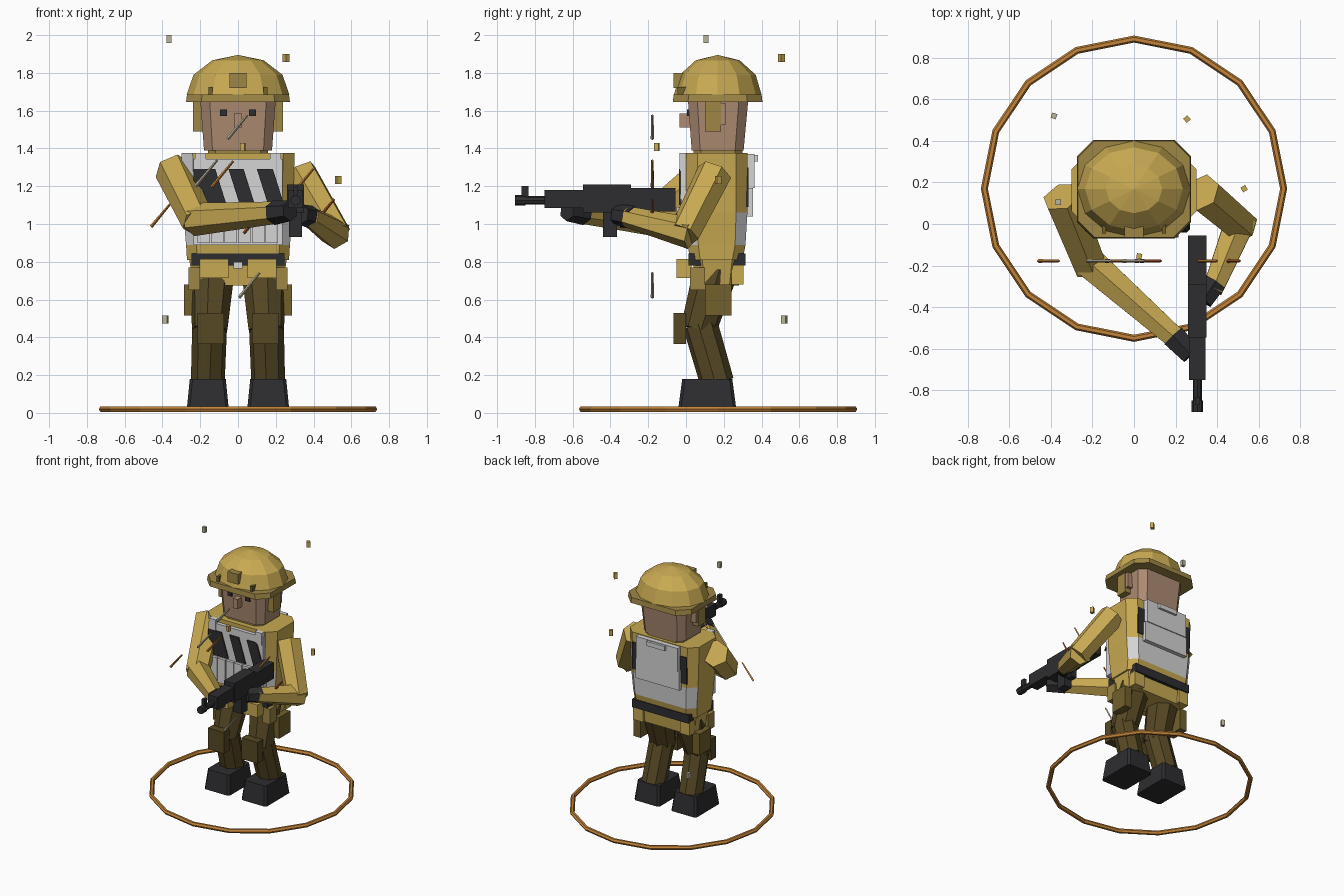
import bpy, bmesh, math
from mathutils import Vector, Matrix

start = bpy.data.objects.get("Cube")
if start:
    bpy.data.objects.remove(start, do_unlink=True)


def material(name, r, g, b):
    m = bpy.data.materials.new(name)
    m.use_nodes = True
    m.diffuse_color = (r, g, b, 1)
    m.node_tree.nodes["Principled BSDF"].inputs["Base Color"].default_value = (r, g, b, 1)
    return m


KHAKI = material("khaki cloth", .58, .40, .085)
TAN = material("dark khaki trim", .34, .24, .06)
OLIVE = material("olive pouch", .17, .115, .025)
BROWN = material("brown trousers", .095, .066, .018)
SKIN = material("skin", .42, .26, .17)
BLACK = material("black gear", .027, .027, .03)
WHITE = material("white vest", .66, .66, .66)
ORANGE = material("orange ring", .55, .23, .04)
RED = material("red spark", .38, .09, .02)
CREAM = material("cream fleck", .50, .46, .32)


def finish(name, bm, *mats):
    bmesh.ops.recalc_face_normals(bm, faces=bm.faces[:])
    me = bpy.data.meshes.new(name)
    bm.to_mesh(me)
    bm.free()
    for m in mats:
        me.materials.append(m)
    ob = bpy.data.objects.new(name, me)
    bpy.context.scene.collection.objects.link(ob)
    return ob


def box(name, x, y, z, mat, turn=0):
    """Box from (min, max) pairs, optionally turned about z."""
    bm = bmesh.new()
    size = [b - a for a, b in (x, y, z)]
    mid = Vector([(a + b) / 2 for a, b in (x, y, z)])
    bmesh.ops.create_cube(bm, size=1, matrix=Matrix.Translation(mid)
                          @ Matrix.Rotation(turn, 4, 'Z') @ Matrix.Diagonal((*size, 1)))
    return finish(name, bm, mat)


def pair(name, x, y, z, mat):
    box("left_" + name, x, y, z, mat)
    box("right_" + name, (-x[1], -x[0]), y, z, mat)


def loft(name, levels, mats, cx=0, rule=None):
    """Stack of chamfered rectangles: z, half width, y min, y max, chamfer."""
    bm = bmesh.new()
    rings = []
    for z, w, a, b, c in levels:
        pts = [(-w + c, a), (w - c, a), (w, a + c), (w, b - c),
               (w - c, b), (-w + c, b), (-w, b - c), (-w, a + c)]
        rings.append([bm.verts.new((cx + px, py, z)) for px, py in pts])
    for lo, hi in zip(rings, rings[1:]):
        for i in range(8):
            j = (i + 1) % 8
            bm.faces.new((lo[i], lo[j], hi[j], hi[i]))
    bm.faces.new(rings[0])
    bm.faces.new(rings[-1])
    bmesh.ops.recalc_face_normals(bm, faces=bm.faces[:])
    if rule:
        for f in bm.faces:
            f.material_index = rule(f.calc_center_median(), f.normal)
    return finish(name, bm, *mats)


def limb(name, a, b, r1, r2, mat, sides=6, grow=0):
    a, b = Vector(a), Vector(b)
    d = (b - a).normalized()
    a, b = a - d * grow, b + d * grow
    bm = bmesh.new()
    bmesh.ops.create_cone(bm, cap_ends=True, segments=sides, radius1=r1, radius2=r2,
                          depth=(b - a).length,
                          matrix=Matrix.Translation((a + b) / 2)
                          @ d.to_track_quat('Z', 'Y').to_matrix().to_4x4())
    return finish(name, bm, mat)


def slab(name, outline, y0, y1, mat):
    """Outline in x and z, extruded along y."""
    bm = bmesh.new()
    f = bm.faces.new([bm.verts.new((x, y0, z)) for x, z in outline])
    ext = bmesh.ops.extrude_face_region(bm, geom=[f])["geom"]
    bmesh.ops.translate(bm, vec=(0, y1 - y0, 0),
                        verts=[v for v in ext if isinstance(v, bmesh.types.BMVert)])
    return finish(name, bm, mat)


# Ground ring
bpy.ops.mesh.primitive_torus_add(major_segments=16, minor_segments=6, major_radius=.72,
                                 minor_radius=.017, location=(0, .17, .02))
ring = bpy.context.object
ring.name = "ground_ring"
ring.data.materials.append(ORANGE)

# Boots, legs, knee pads and thigh pouches
for s, side in ((1, "left"), (-1, "right")):
    loft(side + "_boot", [(.03, .11, -.04, .265, .015), (.18, .095, -.02, .245, .015)],
         [BLACK], cx=s * .16)
    limb(side + "_thigh", (s * .135, .16, .76), (s * .15, .065, .44), .12, .095, BROWN, 8)
    limb(side + "_shin", (s * .15, .075, .47), (s * .16, .165, .16), .093, .09, BROWN, 8)
pair("knee_pad", (.075, .215), (-.065, .0), (.365, .53), BROWN)
pair("thigh_pouch", (.225, .285), (.1, .24), (.515, .68), OLIVE)

# Hips, belt and pouches
loft("hips", [(.675, .235, .05, .28, .05), (.82, .26, .035, .295, .05)], [KHAKI])
box("belt", (-.245, .245), (.012, .315), (.78, .845), BLACK)
pair("belt_pouch", (.05, .205), (-.05, .03), (.715, .815), KHAKI)
pair("back_pouch", (.16, .245), (.24, .305), (.68, .785), KHAKI)
pair("hip_flap", (.2, .262), (.02, .1), (.65, .77), TAN)
box("belt_buckle", (-.025, .025), (-.02, .012), (.765, .8), WHITE)


# Torso with white lower band and one white front corner
def vest_rule(c, n):
    corner = abs(n.x) > .3 and abs(n.y) > .3
    if .89 < c.z < 1.06 and abs(n.y) > .3:
        return 1
    return 1 if corner and n.y < 0 and c.x < 0 and c.z > 1.06 else 0


loft("torso", [(.81, .27, .02, .3, .055), (.89, .275, .01, .315, .055),
               (1.06, .29, .0, .325, .06), (1.375, .3, .0, .325, .06)],
     [KHAKI, WHITE], rule=vest_rule)
box("vest_front", (-.235, .235), (-.028, .02), (.89, 1.345), WHITE)
pair("shoulder_strap", (.17, .228), (-.034, .03), (1.28, 1.375), WHITE)
for i in range(6):
    x = -.215 + i * .072
    box("vest_pouch_%d" % (i + 1), (x, x + .066), (-.05, 0), (.9, 1.09), WHITE)
for i, (a, b) in enumerate([(-.235, -.12), (-.05, .03), (.1, .185)]):
    slab("chest_stripe_%d" % (i + 1),
         [(a, 1.29), (b, 1.29), (b + .06, 1.1), (a + (.06 if i else 0), 1.1)],
         -.037, -.025, BLACK)

# Back panel and pack
box("back_panel", (-.237, .237), (.31, .332), (1.09, 1.3), BLACK)
box("pack_lower", (-.19, .19), (.31, .355), (1.04, 1.19), WHITE)
box("pack_upper", (-.18, .18), (.31, .362), (1.19, 1.37), WHITE)
box("pack_tab", (-.08, .08), (.34, .38), (1.33, 1.365), WHITE)

# Head and face
loft("neck", [(1.36, .16, .04, .3, .04), (1.4, .16, .04, .3, .04)], [TAN])
loft("head", [(1.39, .18, .03, .305, .045), (1.66, .2, .01, .33, .05)], [SKIN])
pair("eye", (.058, .095), (.004, .03), (1.572, 1.607), BLACK)
box("nose", (-.02, .02), (-.035, .03), (1.51, 1.585), SKIN)
pair("ear", (.17, .232), (.12, .21), (1.525, 1.64), SKIN)
pair("helmet_strap", (.18, .238), (.1, .185), (1.49, 1.65), TAN)

# Helmet: faceted dome on a brim, with a front mount
bm = bmesh.new()
bmesh.ops.create_uvsphere(bm, u_segments=12, v_segments=6, radius=1)
bmesh.ops.delete(bm, geom=[v for v in bm.verts if v.co.z < -.01], context='VERTS')
bmesh.ops.transform(bm, verts=bm.verts[:], matrix=Matrix.Translation((0, .168, 1.685))
                    @ Matrix.Diagonal((.272, .232, .21, 1)))
finish("helmet_dome", bm, KHAKI)
loft("helmet_brim", [(1.645, .275, -.07, .405, .08), (1.685, .27, -.065, .4, .08)], [TAN])
box("helmet_mount", (-.045, .045), (-.065, .0), (1.72, 1.8), TAN)
pair("helmet_clip", (.135, .155), (-.045, .02), (1.685, 1.725), OLIVE)

# Arms and gloves
limb("right_upper_arm", (-.335, .11, 1.27), (-.22, -.18, 1.03), .1, .088, KHAKI, grow=.03)
limb("right_forearm", (-.22, -.18, 1.025), (.2, -.55, 1.06), .088, .058, KHAKI, grow=.02)
limb("right_glove", (.19, -.54, 1.06), (.275, -.63, 1.07), .066, .055, BLACK)
limb("left_upper_arm", (.34, .14, 1.25), (.505, .0, .97), .095, .085, KHAKI, grow=.03)
limb("left_forearm", (.51, .01, .955), (.385, -.3, 1.035), .085, .056, KHAKI, grow=.02)
limb("left_glove", (.39, -.28, 1.035), (.33, -.37, 1.05), .062, .055, BLACK)

# Rifle
GUN = .305
for part, half, y, z in (
        ("stock", .045, (-.3, -.055), (1.065, 1.19)),
        ("receiver", .045, (-.545, -.29), (1.06, 1.21)),
        ("handguard", .04, (-.75, -.54), (1.085, 1.18)),
        ("sight", .012, (-.87, -.835), (1.14, 1.2)),
        ("magazine", .034, (-.44, -.365), (.93, 1.08)),
        ("grip", .025, (-.35, -.3), (.98, 1.08))):
    box("rifle_" + part, (GUN - half, GUN + half), y, z, BLACK)
limb("rifle_barrel", (GUN, -.74, 1.125), (GUN, -.87, 1.125), .022, .022, BLACK, 8)
limb("rifle_muzzle", (GUN, -.85, 1.125), (GUN, -.905, 1.125), .028, .028, BLACK, 8)

# Floating flecks
for i, (x, y, z, m) in enumerate([(-.365, .105, 1.98, CREAM), (.255, .505, 1.88, KHAKI),
                                  (.025, -.155, 1.41, KHAKI), (.53, .17, 1.235, KHAKI),
                                  (-.385, .52, .495, CREAM)]):
    box("fleck_%d" % (i + 1), (x - .013, x + .013), (y - .013, y + .013),
        (z - .023, z + .02), m, turn=i * .7)

# Slanted sparks, all in one plane
for i, (x, z, n, m) in enumerate([(-.46, .985, .1, ORANGE), (-.225, 1.2, .115, CREAM),
                                  (-.14, 1.195, .115, ORANGE), (-.055, 1.45, .105, CREAM),
                                  (.285, 1.155, .115, ORANGE), (.45, 1.06, .06, RED),
                                  (.005, .61, .11, CREAM), (.03, .95, .1, RED)]):
    limb("spark_%d" % (i + 1), (x, -.178, z), (x + n, -.178, z + n * 1.2), .009, .006, m, 4)
